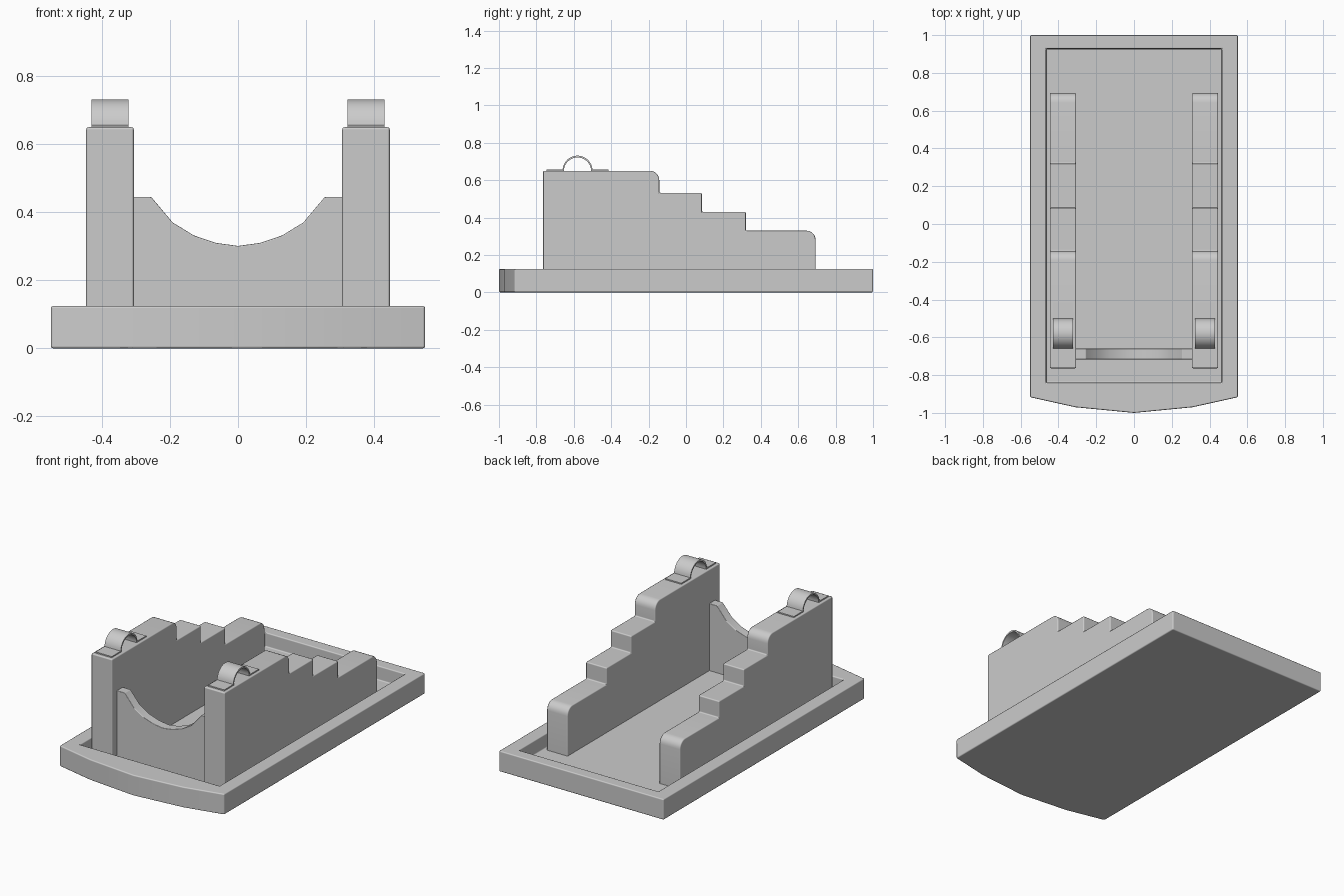
import bpy, bmesh
from math import cos, sin, pi

if "Cube" in bpy.data.objects:
    bpy.data.objects.remove(bpy.data.objects["Cube"])


def prism(name, pts, lo, hi, axis):
    """Extrude a 2D profile from lo to hi along the given axis."""
    place = {'x': lambda a, b, t: (t, a, b),
             'y': lambda a, b, t: (a, t, b),
             'z': lambda a, b, t: (a, b, t)}[axis]
    bm = bmesh.new()
    rings = [[bm.verts.new(place(a, b, t)) for a, b in pts] for t in (lo, hi)]
    n = len(pts)
    for r in rings:
        bm.faces.new(r)
    for i in range(n):
        j = (i + 1) % n
        bm.faces.new((rings[0][i], rings[0][j], rings[1][j], rings[1][i]))
    bmesh.ops.recalc_face_normals(bm, faces=bm.faces)
    me = bpy.data.meshes.new(name)
    bm.to_mesh(me)
    bm.free()
    ob = bpy.data.objects.new(name, me)
    bpy.context.collection.objects.link(ob)
    return ob


def arc(cy, cz, r, a0, a1, n):
    return [(cy + r * cos(a0 + (a1 - a0) * i / n),
             cz + r * sin(a0 + (a1 - a0) * i / n)) for i in range(n + 1)]


def finish(ob, bevel=0.0, mirror=False):
    if bevel:
        m = ob.modifiers.new("Bevel", 'BEVEL')
        m.width, m.segments = bevel, 2
        m.limit_method, m.angle_limit = 'ANGLE', pi / 5
        m.harden_normals = True
    if mirror:
        ob.modifiers.new("Mirror", 'MIRROR').use_mirror_merge = False
    bpy.ops.object.select_all(action='DESELECT')
    ob.select_set(True)
    bpy.context.view_layer.objects.active = ob
    # bevelled parts stay fully smooth so the bevel can harden its normals
    bpy.ops.object.shade_smooth_by_angle(angle=pi if bevel else pi / 6)


# Base tray with bowed front edge and shallow recess
FLOOR = 0.04
base = prism("base_tray", [(-0.55, 1), (-0.55, -0.917), (-0.31, -0.97), (0, -1),
                           (0.31, -0.97), (0.55, -0.917), (0.55, 1)], 0, 0.125, 'z')
cutter = prism("recess_cutter", [(-0.465, -0.84), (0.465, -0.84),
                                 (0.465, 0.928), (-0.465, 0.928)], FLOOR, 0.3, 'z')
cutter.hide_render = True
cut = base.modifiers.new("Recess", 'BOOLEAN')
cut.object, cut.operation, cut.solver = cutter, 'DIFFERENCE', 'EXACT'
bpy.context.view_layer.objects.active = base
bpy.ops.object.modifier_apply(modifier=cut.name)
bpy.data.objects.remove(cutter)
finish(base, 0.007)

# Stepped side walls with rounded upper and lower corners
steps = [(-0.764, FLOOR - 0.01), (-0.764, 0.65)]
steps += arc(-0.193, 0.60, 0.05, pi / 2, 0, 6)
steps += [(-0.143, 0.532), (0.085, 0.532), (0.085, 0.43), (0.32, 0.43), (0.32, 0.33)]
steps += arc(0.643, 0.28, 0.05, pi / 2, 0, 6)
steps += [(0.693, FLOOR - 0.01)]
finish(prism("stepped_side_wall", steps, 0.306, 0.446, 'x'), 0.007, True)

# Front cradle panel with scooped top
half = [(0.065, 0.31), (0.13, 0.332), (0.192, 0.37), (0.255, 0.445), (0.315, 0.445)]
cradle = [(-0.315, FLOOR - 0.01)] + [(-x, z) for x, z in reversed(half)]
cradle += [(0, 0.301)] + half + [(0.315, FLOOR - 0.01)]
finish(prism("front_cradle", cradle, -0.717, -0.66, 'y'), 0.004)

# Thin arched clips with flat flanges on top of the walls
Y, Z, R, T = -0.58, 0.648, 0.08, 0.007
clip = [(-0.745, Z), (-0.745, Z + 0.009)] + arc(Y, Z + 0.003, R, pi - 0.08, 0.08, 20)
clip += [(-0.415, Z + 0.009), (-0.415, Z)] + arc(Y, Z, R - T, 0, pi, 20)
finish(prism("arched_clip", clip, 0.322, 0.43, 'x'), 0, True)
